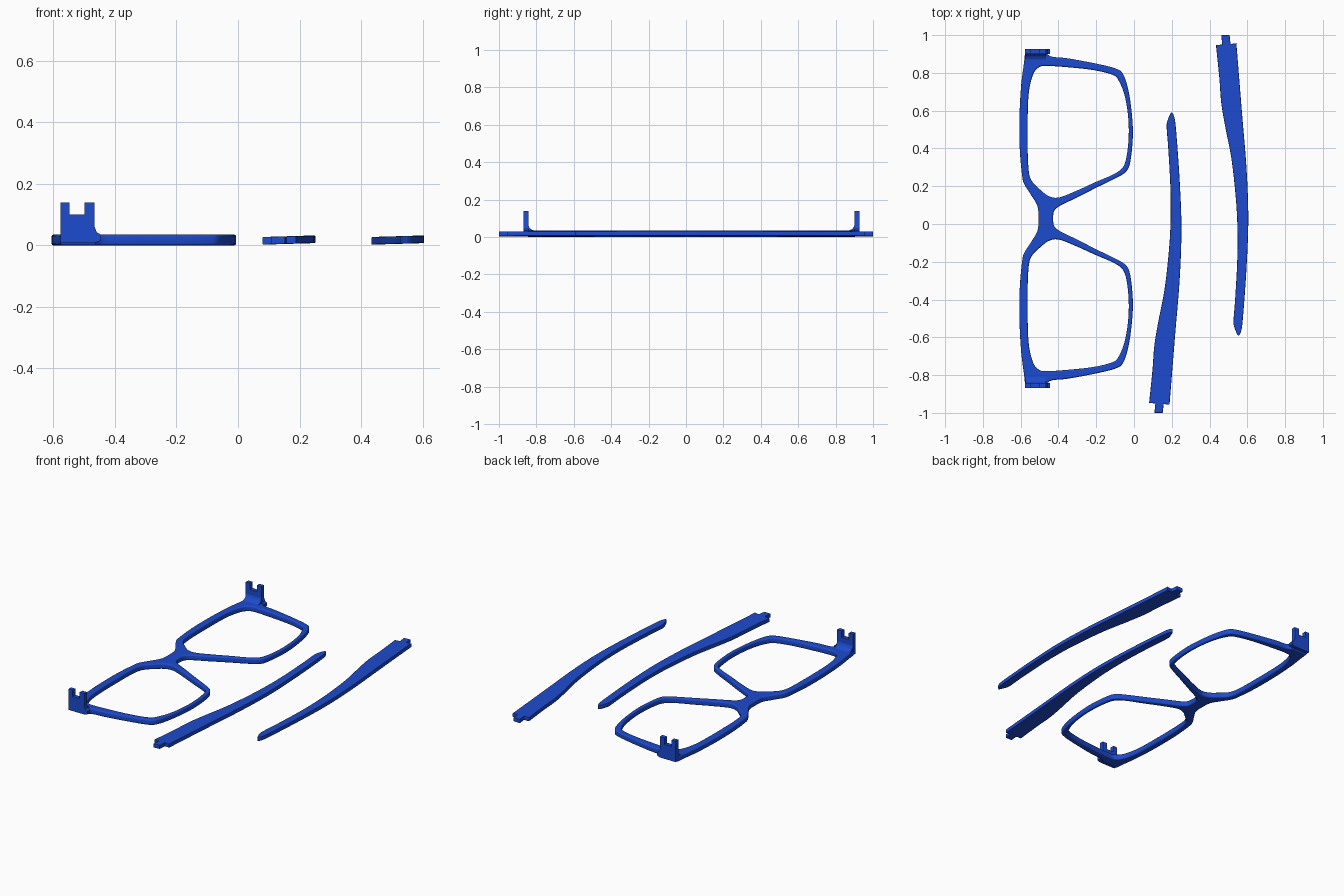
import bpy, bmesh
from mathutils import Vector

if "Cube" in bpy.data.objects:
    bpy.data.objects.remove(bpy.data.objects["Cube"])

blue = bpy.data.materials.new("blue_plastic")
blue.diffuse_color = (0.012, 0.07, 0.62, 1)
blue.use_nodes = True
blue.node_tree.nodes["Principled BSDF"].inputs["Base Color"].default_value = blue.diffuse_color


def smooth(pts, n=6):
    """Closed Catmull-Rom outline; a point given twice in a row is a sharp corner."""
    p = [Vector(q) for q in pts]
    out = []
    for i in range(len(p)):
        a, b, c, d = (p[(i + k) % len(p)] for k in (-1, 0, 1, 2))
        if (b - c).length < 1e-6:
            continue
        for s in range(n):
            t = s / n
            out.append(0.5 * (2 * b + (c - a) * t + (2 * a - 5 * b + 4 * c - d) * t * t
                              + (3 * b - a - 3 * c + d) * t ** 3))
    return out


def plate(name, outlines, z0, z1, bevel):
    """Flat plate with rounded edges from an outer outline and optional holes."""
    cu = bpy.data.curves.new(name, 'CURVE')
    cu.dimensions, cu.fill_mode = '2D', 'BOTH'
    cu.extrude = (z1 - z0) / 2 - bevel
    cu.bevel_depth, cu.bevel_resolution, cu.offset = bevel, 3, -bevel
    for o in outlines:
        sp = cu.splines.new('POLY')
        sp.points.add(len(o) - 1)
        for q, v in zip(sp.points, o):
            q.co = (v[0], v[1], 0, 1)
        sp.use_cyclic_u = True
    ob = bpy.data.objects.new(name, cu)
    bpy.context.collection.objects.link(ob)
    finish(ob, True)
    for v in ob.data.vertices:
        v.co.z += (z0 + z1) / 2
    return ob


def finish(ob, convert=False):
    bpy.ops.object.select_all(action='DESELECT')
    ob.select_set(True)
    bpy.context.view_layer.objects.active = ob
    if convert:
        bpy.ops.object.convert(target='MESH')
    ob.data.materials.clear()
    ob.data.materials.append(blue)
    bpy.ops.object.shade_smooth_by_angle(angle=0.6)


def prism(bm, pts, vec):
    f = bm.faces.new([bm.verts.new(p) for p in pts])
    r = bmesh.ops.extrude_face_region(bm, geom=[f], use_keep_orig=True)
    bmesh.ops.translate(bm, vec=vec, verts=[g for g in r['geom'] if isinstance(g, bmesh.types.BMVert)])


MID = 0.029  # y of the frame's symmetry line

# front frame: half outline from the bridge around one lens and back
half = [(-.511, .065), (-.542, .12), (-.58, .18), (-.592, .225), (-.605, .37), (-.606, .55),
        (-.597, .71), (-.583, .82), (-.577, .878), (-.577, .878), (-.465, .878), (-.465, .878),
        (-.435, .857), (-.35, .848), (-.2, .82), (-.10, .795), (-.058, .765), (-.03, .68),
        (-.012, .56), (-.006, .44), (-.018, .31), (-.04, .25), (-.1, .212), (-.2, .163),
        (-.3, .112), (-.39, .068), (-.422, .04)]
flip = lambda pts: [(x, -y) for x, y in reversed(pts)]
outer = [(-.506, 0)] + half + [(-.428, 0)] + flip(half)
lens = [(-.562, .575), (-.555, .68), (-.535, .76), (-.508, .797), (-.467, .808), (-.34, .80),
        (-.21, .785), (-.112, .76), (-.08, .728), (-.05, .653), (-.032, .548), (-.028, .44),
        (-.038, .336), (-.058, .273), (-.105, .236), (-.21, .19), (-.3, .149), (-.395, .112),
        (-.447, .117), (-.49, .147), (-.545, .205), (-.56, .285), (-.563, .415)]
frame = plate("front_frame", [smooth(outer), smooth(lens), smooth(flip(lens))], 0, .035, .008)
frame.location.y = MID

# hinge tabs: notched upright plate with an inner fillet, mirrored to both ends
bm = bmesh.new()
tab = [(-.577, .008), (-.577, .14), (-.548, .14), (-.548, .10), (-.499, .10), (-.499, .14),
       (-.466, .14), (-.466, .06), (-.459, .043), (-.445, .034), (-.445, .015), (-.466, .008)]
prism(bm, [(x, .872, z) for x, z in tab], (0, .026, 0))
web = [(.873, .02), (.873, .07), (.868, .053), (.858, .041), (.838, .034), (.838, .02)]
prism(bm, [(-.575, y, z) for y, z in web], (.108, 0, 0))
bmesh.ops.recalc_face_normals(bm, faces=bm.faces)
me = bpy.data.meshes.new("hinge_tabs")
bm.to_mesh(me)
bm.free()
hinges = bpy.data.objects.new("hinge_tabs", me)
bpy.context.collection.objects.link(hinges)
hinges.location.y = MID
finish(hinges)
m = hinges.modifiers.new("mirror", 'MIRROR')
m.use_axis = (False, True, False)
m.use_mirror_merge = False

# temple arms: the second is the first flipped in y and moved sideways
end = [(.08, -.947), (.113, -.95), (.108, -1), (.152, -1), (.157, -.953), (.188, -.957)]
arm = ([(.20, .59), (.188, .575), (.174, .535), (.173, .505), (.182, .39), (.193, .18), (.193, 0),
        (.183, -.16), (.161, -.35), (.13, -.51), (.108, -.64), (.098, -.77)]
       + [q for q in end for _ in (0, 1)]
       + [(.203, -.77), (.22, -.56), (.24, -.32), (.25, -.11), (.25, .05), (.24, .26),
          (.225, .47), (.215, .56)])
for name, s, dx in (("left_temple_arm", 1, 0), ("right_temple_arm", -1, .354)):
    ob = plate(name, [[(v.x + dx, v.y * s) for v in smooth(arm)]], .005, .030, .003)
    for v in ob.data.vertices:  # slight sideways tilt
        v.co.z += (v.co.x - dx - .17) * .03
